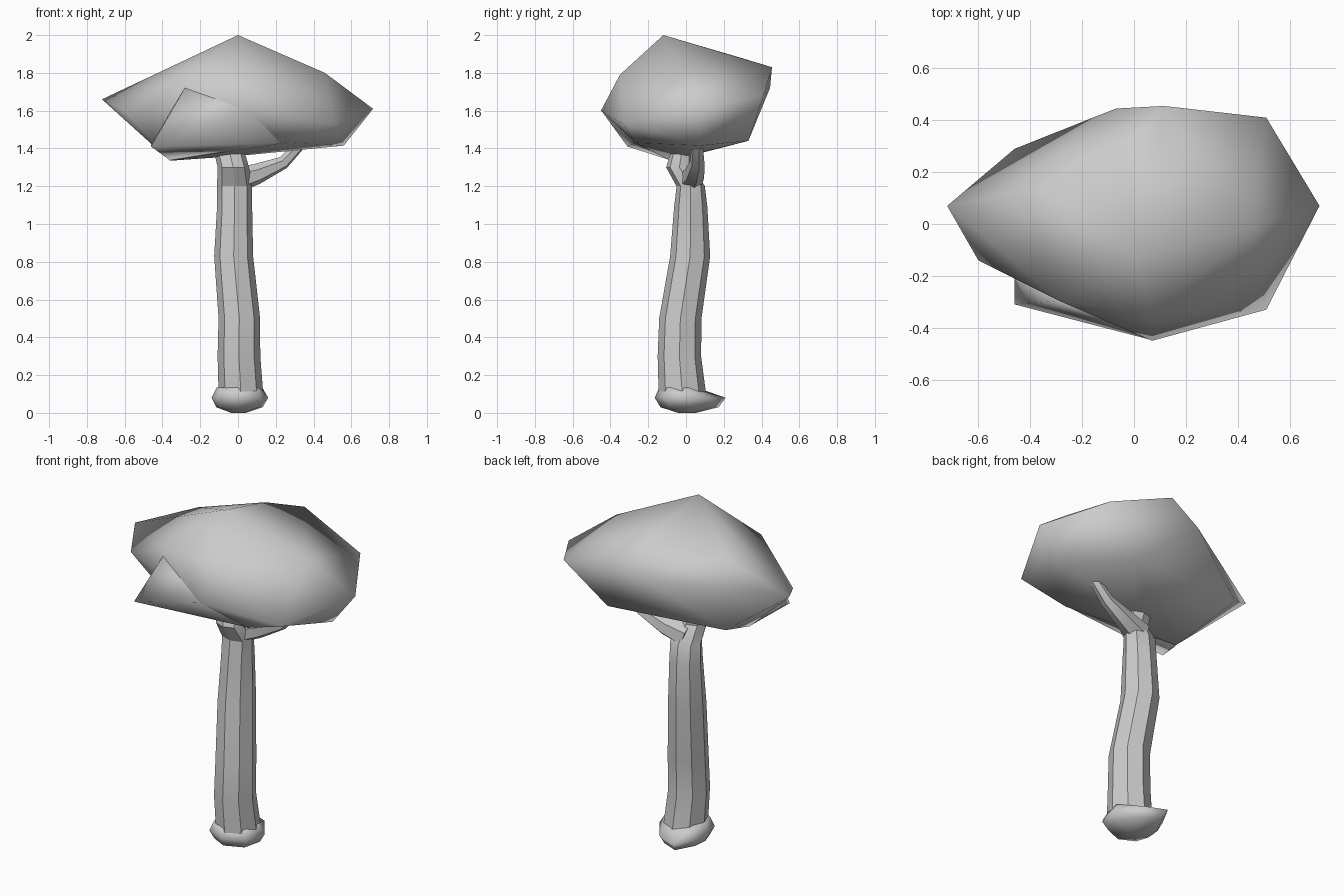
import bpy, bmesh, math
from mathutils import Vector

if "Cube" in bpy.data.objects:
    bpy.data.objects.remove(bpy.data.objects["Cube"])


def finish(bm, name, angle):
    bmesh.ops.recalc_face_normals(bm, faces=bm.faces)
    mesh = bpy.data.meshes.new(name)
    bm.to_mesh(mesh)
    bm.free()
    ob = bpy.data.objects.new(name, mesh)
    bpy.context.collection.objects.link(ob)
    bpy.ops.object.select_all(action='DESELECT')
    ob.select_set(True)
    bpy.context.view_layer.objects.active = ob
    bpy.ops.object.shade_smooth_by_angle(angle=math.radians(angle))
    return ob


def hull(name, points):
    """Irregular smooth clump from its corner points."""
    bm = bmesh.new()
    for p in points:
        bm.verts.new(p)
    res = bmesh.ops.convex_hull(bm, input=bm.verts)
    inner = [g for g in res["geom_interior"] if isinstance(g, bmesh.types.BMVert)]
    if inner:
        bmesh.ops.delete(bm, geom=inner, context='VERTS')
    return finish(bm, name, 89)


def tube(name, path, sides=6, turn=15, upright=False, angle=30):
    """Low-poly limb; path entries are x, y, z, radius x, radius y."""
    bm = bmesh.new()
    pts = [Vector(p[:3]) for p in path]
    up = Vector((0, 0, 1))
    rings = []
    for i, (c, p) in enumerate(zip(pts, path)):
        d = pts[min(i + 1, len(pts) - 1)] - pts[max(i - 1, 0)]
        q = up.rotation_difference(up if upright else d)
        ring = []
        for k in range(sides):
            a = math.radians(turn) + math.tau * k / sides
            ring.append(bm.verts.new(c + q @ Vector((p[3] * math.cos(a), p[4] * math.sin(a), 0))))
        rings.append(ring)
    for r0, r1 in zip(rings, rings[1:]):
        for k in range(sides):
            j = (k + 1) % sides
            bm.faces.new((r0[k], r0[j], r1[j], r1[k]))
    bm.faces.new(rings[0])
    bm.faces.new(rings[-1])
    return finish(bm, name, angle)


# Root clump at the foot of the trunk, one outline scaled at each level
outline = [(-0.14, -0.02), (-0.13, 0.08), (-0.06, 0.21), (0.06, 0.16), (0.16, 0.02),
           (0.13, -0.11), (0.0, -0.165), (-0.11, -0.11)]
hull("root_base", [(x * s, y * s, z) for z, s in ((0, 0.25), (0.03, 0.82), (0.08, 1))
                   for x, y in outline]
     + [(x * 0.8, y * 0.8 - 0.01, 0.135) for x, y in outline if y < 0.15])

# Trunk leaning into its front fork
tube("trunk", [(0.015, -0.02, 0.11, 0.118, 0.125), (0.005, -0.035, 0.30, 0.113, 0.115),
               (0.007, -0.03, 0.50, 0.110, 0.112), (-0.023, 0.022, 0.83, 0.103, 0.106),
               (-0.018, 0.025, 1.09, 0.093, 0.088), (-0.018, 0.025, 1.20, 0.093, 0.075),
               (-0.025, -0.035, 1.30, 0.083, 0.07), (-0.05, -0.02, 1.40, 0.08, 0.055)],
     sides=8, turn=0, upright=True)
tube("side_branch", [(-0.02, 0.02, 1.23, 0.07, 0.07), (0.10, 0.045, 1.265, 0.055, 0.055),
                     (0.24, 0.06, 1.325, 0.035, 0.04), (0.33, 0.06, 1.42, 0.028, 0.03)])

# Main foliage mass
hull("foliage", [
    (0, -0.12, 2.0), (0.46, -0.01, 1.80), (0.07, -0.35, 1.79), (0.07, -0.45, 1.60),
    (0.115, 0.455, 1.83), (-0.03, 0.30, 1.877), (0.51, 0.41, 1.68), (0.715, 0.07, 1.61),
    (0.51, -0.33, 1.53), (-0.72, 0.07, 1.66), (-0.60, -0.14, 1.60), (-0.28, -0.30, 1.77),
    (-0.36, 0.14, 1.82), (-0.07, 0.445, 1.72), (-0.46, 0.29, 1.48), (-0.36, -0.08, 1.335),
    (0.56, 0.08, 1.415), (0.28, 0.33, 1.44), (0.25, -0.27, 1.43), (0.0, 0.0, 1.36)])

# Pointed tuft low on the front left
hull("front_tuft", [
    (-0.46, -0.31, 1.41), (-0.46, -0.21, 1.42), (-0.36, -0.08, 1.337), (-0.27, -0.295, 1.74),
    (0.065, -0.352, 1.785), (0.07, -0.448, 1.60), (0.24, -0.265, 1.43), (0, -0.2, 1.5)])
